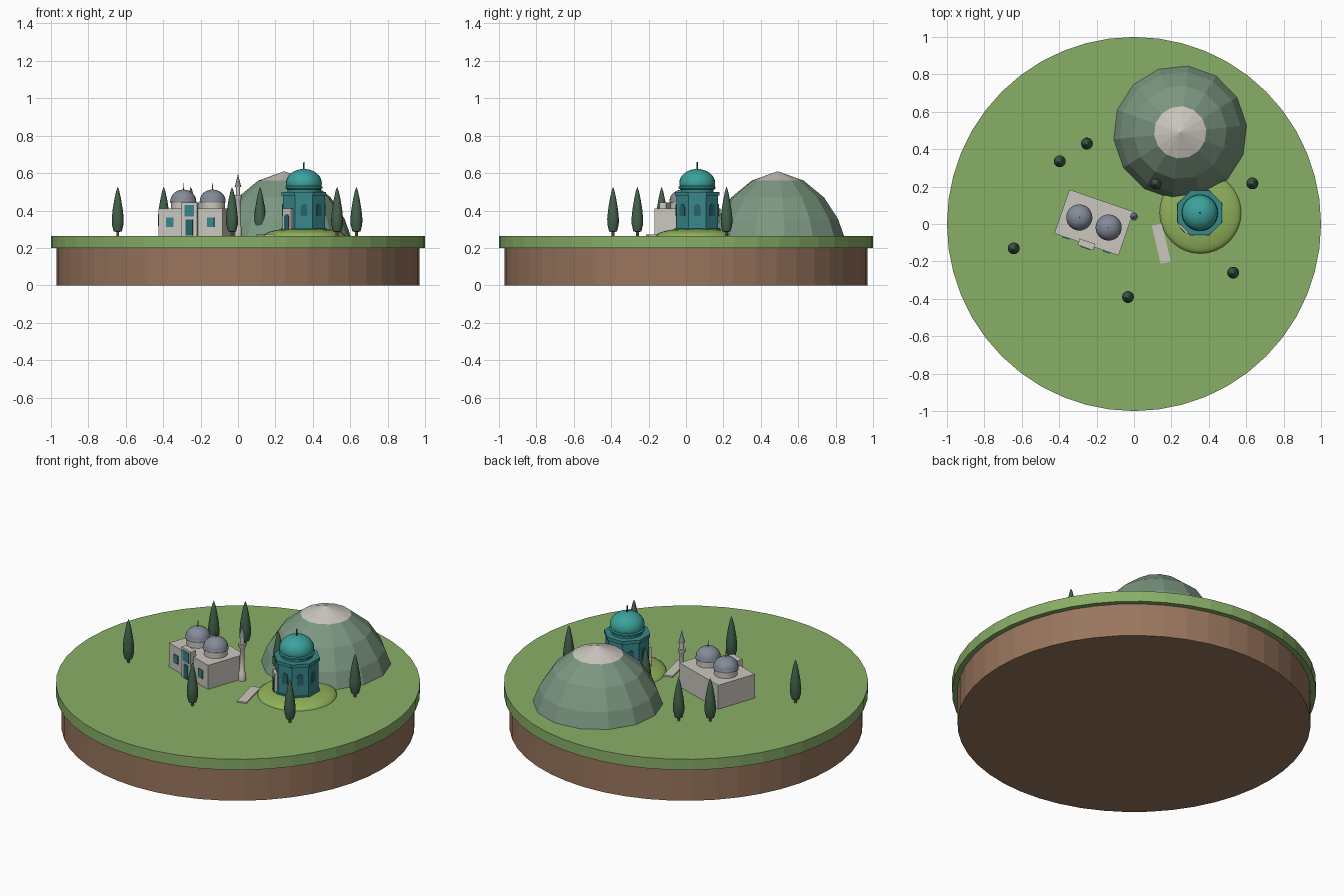
import bpy, bmesh, math
from math import cos, sin, pi, radians
from mathutils import Matrix

cube = bpy.data.objects.get("Cube")
if cube:
    bpy.data.objects.remove(cube)


def material(name, r, g, b):
    m = bpy.data.materials.new(name)
    m.use_nodes = True
    m.diffuse_color = (r, g, b, 1)
    m.node_tree.nodes["Principled BSDF"].inputs["Base Color"].default_value = (r, g, b, 1)
    return m


soil = material("brown soil", .32, .18, .11)
grass = material("grass green", .25, .43, .135)
meadow = material("meadow green", .28, .44, .10)
rock = material("sage rock", .20, .31, .22)
stone = material("pale stone", .60, .57, .52)
slate = material("slate grey", .23, .26, .32)
teal = material("bright teal", .045, .36, .33)
tile = material("deep teal", .04, .25, .26)
dark = material("dark teal", .02, .13, .15)
cypress = material("cypress green", .055, .12, .07)


def finish(name, bm, mat, frame, smooth):
    bmesh.ops.recalc_face_normals(bm, faces=bm.faces)
    mesh = bpy.data.meshes.new(name)
    bm.to_mesh(mesh)
    bm.free()
    mesh.materials.append(mat)
    ob = bpy.data.objects.new(name, mesh)
    bpy.context.collection.objects.link(ob)
    ob.matrix_world = frame
    if smooth:
        bpy.ops.object.select_all(action='DESELECT')
        ob.select_set(True)
        bpy.context.view_layer.objects.active = ob
        bpy.ops.object.shade_smooth_by_angle(angle=radians(40))
    return ob


def lathe(name, profile, mat, frame=Matrix(), sides=24, turn=0, smooth=True):
    """Revolve (radius, height) points; a zero radius makes a pole."""
    bm = bmesh.new()
    rings = []
    for r, z in profile:
        angles = [turn + 2 * pi * i / sides for i in range(sides if r > 0 else 1)]
        rings.append([bm.verts.new((r * cos(a), r * sin(a), z)) for a in angles])
    for low, high in zip(rings, rings[1:]):
        for i in range(sides):
            j = (i + 1) % sides
            corners = [low[i % len(low)], low[j % len(low)], high[j % len(high)], high[i % len(high)]]
            bm.faces.new(list(dict.fromkeys(corners)))
    for ring in (rings[0], rings[-1]):
        if len(ring) > 1:
            bm.faces.new(ring)
    return finish(name, bm, mat, frame, smooth)


def box(name, size, at, mat, frame=Matrix()):
    """Box whose base centre sits at the given point of the frame."""
    bm = bmesh.new()
    bmesh.ops.create_cube(bm, size=1)
    bmesh.ops.scale(bm, vec=size, verts=bm.verts)
    bmesh.ops.translate(bm, vec=(at[0], at[1], at[2] + size[2] / 2), verts=bm.verts)
    return finish(name, bm, mat, frame, False)


def arch(name, width, height, y, z, mat, frame):
    """Thin arched plate facing -y."""
    bm = bmesh.new()
    w = width / 2
    outline = [(-w, 0), (w, 0)] + [(w * cos(pi * i / 6), height - w + w * sin(pi * i / 6)) for i in range(7)]
    face = bm.faces.new([bm.verts.new((x, y, z + h)) for x, h in outline])
    out = bmesh.ops.extrude_face_region(bm, geom=[face])["geom"]
    bmesh.ops.translate(bm, vec=(0, -.004, 0), verts=[v for v in out if isinstance(v, bmesh.types.BMVert)])
    return finish(name, bm, mat, frame, False)


def dome_profile(r, h, z, steps=8):
    arc = [(r * cos(pi / 2 * i / steps), z + h * sin(pi / 2 * i / steps)) for i in range(steps)]
    return arc + [(0, z + h)]


def at(x, y, z, turn=0):
    return Matrix.Translation((x, y, z)) @ Matrix.Rotation(radians(turn), 4, 'Z')


GROUND = .265

# Round base
lathe("soil_base", [(.97, 0), (.97, .2)], soil, sides=48, smooth=False)
lathe("grass_plate", [(1, .2), (1, GROUND)], grass, sides=48, smooth=False)

# Mountain with a pale summit
mountain = lathe("mountain", [(.357, 0), (.325, .09), (.25, .205), (.14, .295), (0, .345)],
                 rock, at(.247, .49, GROUND), sides=14, turn=radians(6), smooth=False)
mountain.data.materials.append(stone)
for face in mountain.data.polygons:
    if face.center.z > .296:
        face.material_index = 1

# Mound under the shrine
lathe("shrine_mound", dome_profile(.218, .042, 0), meadow, at(.355, .06, GROUND), sides=32)

# Octagonal shrine
shrine = at(.352, .06, .285)
apothem = .112
corner = apothem / cos(pi / 8)
octagon = dict(frame=shrine, sides=8, turn=pi / 8, smooth=False)
lathe("shrine_plinth", [(corner + .01, 0), (corner + .01, .022)], tile, **octagon)
lathe("shrine_walls", [(corner, .02), (corner, .205)], tile, **octagon)
lathe("shrine_cornice", [(corner + .008, .195), (corner + .008, .215)], tile, **octagon)
lathe("shrine_drum", [(.088, .21), (.088, .24)], tile, shrine)
lathe("shrine_dome_rim", [(.09, .228), (.099, .234), (.099, .242), (.09, .248)], teal, shrine)
lathe("shrine_dome", [(.09, .238), (.096, .255)] + dome_profile(.096, .075, .262), teal, shrine)
lathe("shrine_finial", [(.004, .33), (.003, .375)], dark, shrine, sides=8)
for i in range(8):
    side = shrine @ Matrix.Rotation(i * pi / 4, 4, 'Z')
    if i == 7:
        box("shrine_portal", (.062, .022, .125), (0, -apothem - .006, 0), stone, side)
        arch("shrine_door", .034, .085, -apothem - .017, .01, dark, side)
    else:
        arch("shrine_window", .036, .065, -apothem, .085, dark, side)

# Stone path
box("stone_path", (.055, .21, .008), (0, 0, 0), stone, at(.146, -.105, GROUND, 13))

# Twin-domed hall
hall = at(-.214, .008, GROUND, -19)
front = -.124
box("hall_walls", (.363, .248, .145), (0, 0, 0), stone, hall)
box("hall_portal", (.088, .036, .178), (0, front, 0), stone, hall)
box("hall_door", (.04, .006, .085), (0, front - .019, .002), dark, hall)
box("hall_portal_panel", (.054, .006, .062), (0, front - .019, .102), tile, hall)
for s in (-1, 1):
    box("hall_window", (.04, .008, .05), (s * .115, front - .002, .047), tile, hall)
    spot = hall @ Matrix.Translation((s * .083, 0, .14))
    lathe("hall_drum", [(.065, 0), (.065, .045)], stone, spot)
    lathe("hall_dome", [(.07, .038), (.07, .046)] + dome_profile(.069, .06, .047), slate, spot)
    lathe("hall_finial", [(.003, .1), (.002, .143)], slate, spot, sides=8)

# Minaret
tower = at(0, .04, GROUND)
lathe("minaret_shaft", [(.021, 0), (.021, .045), (.014, .055), (.013, .19), (.022, .205),
                        (.022, .218), (.012, .219), (.012, .262)], stone, tower, sides=12)
lathe("minaret_cap", [(.018, .26), (.006, .305), (0, .335)], slate, tower, sides=12)

# Cypress trees
for x, y in [(-.643, -.13), (-.252, .43), (-.397, .335), (.118, .217),
             (.633, .217), (.53, -.26), (-.032, -.39)]:
    spot = at(x, y, GROUND)
    lathe("tree_trunk", [(.008, 0), (.007, .04)], soil, spot, sides=8)
    lathe("tree_foliage", [(0, .018), (.022, .024), (.031, .06), (.032, .09), (.027, .14),
                           (.018, .195), (.008, .24), (0, .262)], cypress, spot, sides=14)
